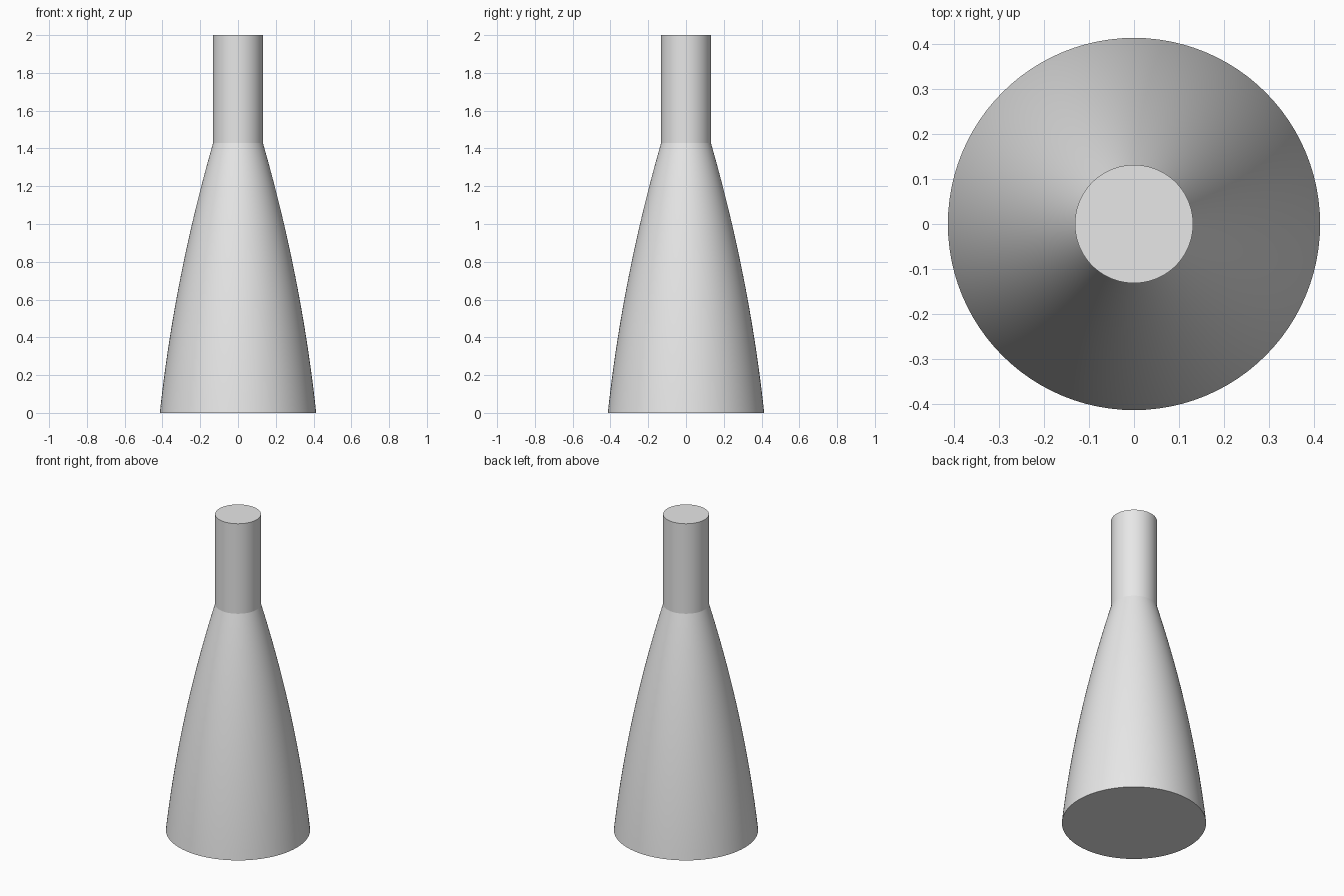
import bpy, bmesh, math

if "Cube" in bpy.data.objects:
    bpy.data.objects.remove(bpy.data.objects["Cube"])

SEGMENTS = 96
STEPS = 24
SHOULDER = 1.43

grey = bpy.data.materials.new("light grey")
grey.diffuse_color = (0.8, 0.8, 0.8, 1)
grey.use_nodes = True
grey.node_tree.nodes["Principled BSDF"].inputs["Base Color"].default_value = grey.diffuse_color

# Gently bulging cone, then a straight neck
profile = []
for i in range(STEPS + 1):
    z = SHOULDER * i / STEPS
    profile.append((0.414 - 0.108 * z - 0.0626 * z * z, z))
profile.append((profile[-1][0], 2.0))

# Stack rings and bridge them
bm = bmesh.new()
rings = []
for r, z in profile:
    rings.append([bm.verts.new((r * math.cos(2 * math.pi * k / SEGMENTS),
                                r * math.sin(2 * math.pi * k / SEGMENTS), z))
                  for k in range(SEGMENTS)])
for low, high in zip(rings, rings[1:]):
    for k in range(SEGMENTS):
        n = (k + 1) % SEGMENTS
        bm.faces.new((low[k], low[n], high[n], high[k]))

# Flat base and top
bm.faces.new(rings[0][::-1])
bm.faces.new(rings[-1])

mesh = bpy.data.meshes.new("flask_body")
bm.to_mesh(mesh)
bm.free()
mesh.materials.append(grey)
body = bpy.data.objects.new("flask_body", mesh)
bpy.context.collection.objects.link(body)

# Smooth sides with crisp rims and shoulder
bpy.context.view_layer.objects.active = body
body.select_set(True)
bpy.ops.object.shade_smooth_by_angle(angle=math.radians(10))
